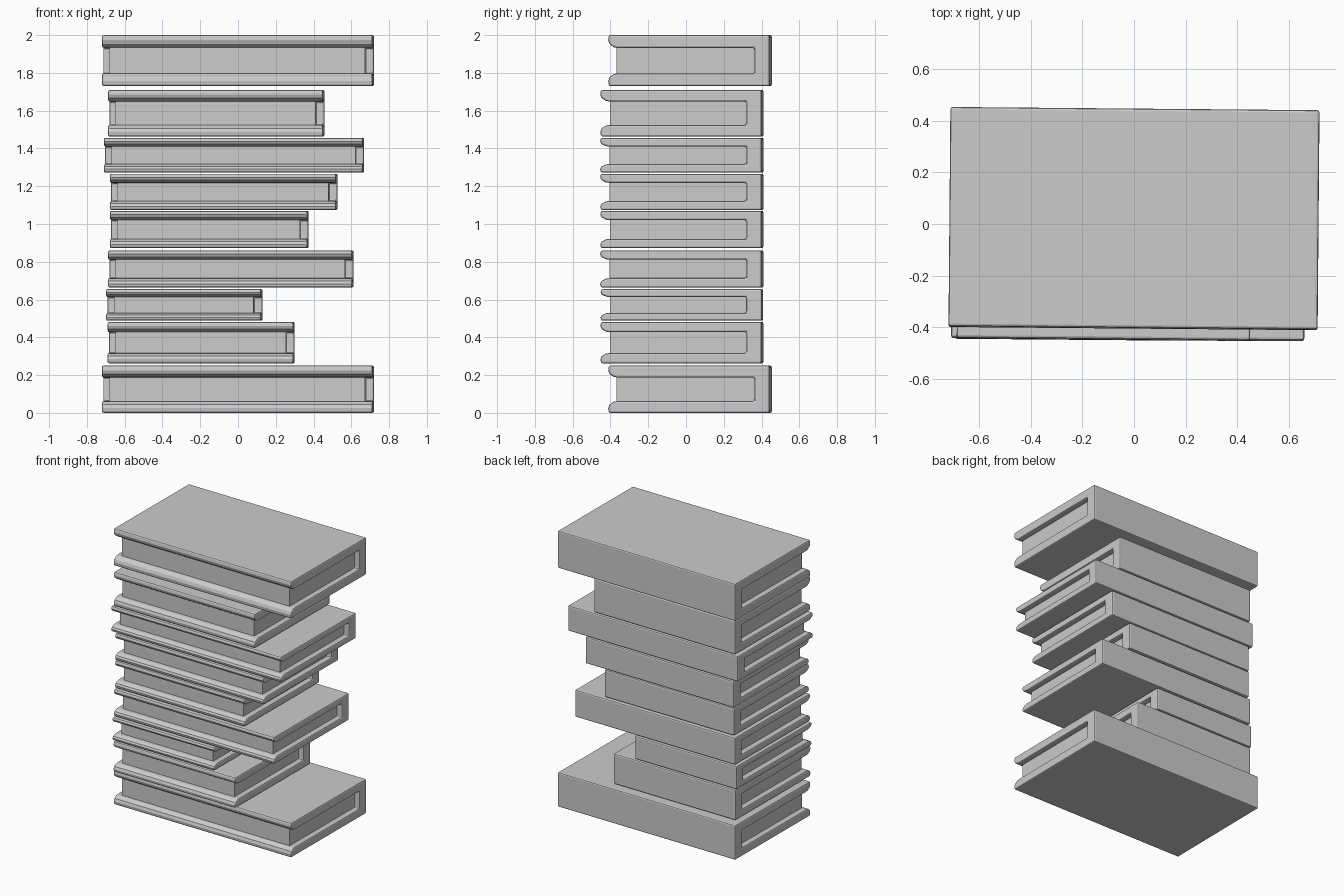
import bpy, bmesh
from math import radians
from mathutils import Matrix

if "Cube" in bpy.data.objects:
    bpy.data.objects.remove(bpy.data.objects["Cube"])

TILT = Matrix.Rotation(radians(-0.5), 4, 'Z')

# name, x min, x max, z min, z max, y centre, page inset from the front
BOOKS = [
    ("bottom_book", -0.72, 0.72, 0.00, 0.25, 0.021, 0.043),
    ("book_2", -0.69, 0.30, 0.262, 0.482, -0.022, 0.05),
    ("book_3", -0.698, 0.13, 0.488, 0.655, -0.022, 0.05),
    ("book_4", -0.688, 0.612, 0.664, 0.86, -0.022, 0.05),
    ("book_5", -0.678, 0.374, 0.872, 1.07, -0.022, 0.05),
    ("book_6", -0.678, 0.527, 1.074, 1.266, -0.022, 0.05),
    ("book_7", -0.71, 0.668, 1.272, 1.456, -0.022, 0.05),
    ("book_8", -0.688, 0.458, 1.463, 1.71, -0.022, 0.05),
    ("top_book", -0.72, 0.72, 1.73, 2.00, 0.021, 0.043),
]
DEPTH = 0.854
SPINE = 0.08


def extrude_x(name, profile, length, loc, bevel=0.0):
    """Prism with a (y, z) profile, centred along x."""
    bm = bmesh.new()
    face = bm.faces.new([bm.verts.new((-length / 2, y, z)) for y, z in profile])
    out = bmesh.ops.extrude_face_region(bm, geom=[face])
    verts = [v for v in out["geom"] if isinstance(v, bmesh.types.BMVert)]
    bmesh.ops.translate(bm, verts=verts, vec=(length, 0, 0))
    bmesh.ops.recalc_face_normals(bm, faces=bm.faces)
    mesh = bpy.data.meshes.new(name)
    bm.to_mesh(mesh)
    bm.free()
    ob = bpy.data.objects.new(name, mesh)
    bpy.context.collection.objects.link(ob)
    ob.matrix_world = Matrix.Translation(loc) @ TILT
    if bevel:
        mod = ob.modifiers.new("soft_edges", 'BEVEL')
        mod.width = bevel
        mod.segments = 2
        mod.limit_method = 'ANGLE'
        mod.angle_limit = radians(50)
    return ob


for name, x0, x1, z0, z1, yc, inset in BOOKS:
    h = z1 - z0
    length = x1 - x0 - 0.007
    t = 0.25 * h                      # cover board thickness
    f, b = -DEPTH / 2, DEPTH / 2
    loc = ((x0 + x1) / 2, yc, (z0 + z1) / 2)

    # cover: U profile, spine at the back, rounded inner lip at the front
    lower = [(b, -h / 2), (f + 0.004, -h / 2), (f, -h / 2 + 0.4 * t),
             (f + 0.007, -h / 2 + 0.7 * t), (f + 0.03, -h / 2 + 0.95 * t),
             (f + 0.05, -h / 2 + t), (b - SPINE, -h / 2 + t)]
    upper = [(y, -z) for y, z in reversed(lower)]
    extrude_x(name + "_cover", lower + upper, length, loc, 0.009)

    # page block held between the boards
    pf, pb, pz = f + inset, b - SPINE + 0.01, h / 2 - t + 0.004
    extrude_x(name + "_pages", [(pf, -pz), (pb, -pz), (pb, pz), (pf, pz)],
              length - 0.08, loc)
